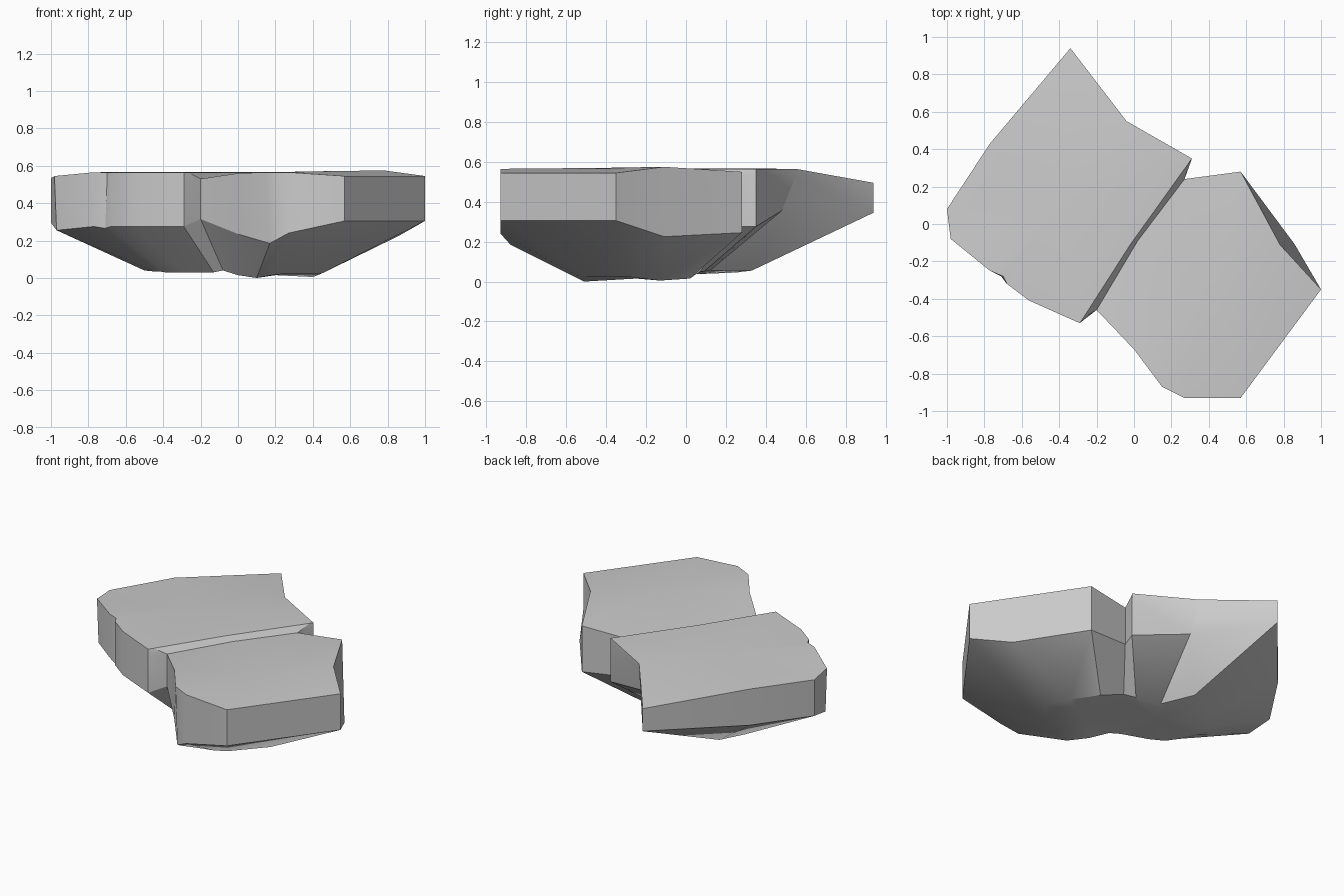
import bpy, bmesh
from math import radians

if "Cube" in bpy.data.objects:
    bpy.data.objects.remove(bpy.data.objects["Cube"])

bm = bmesh.new()


def slab(rings, top_mid, base_mid, open_cols):
    """Loft stacked rings (top to bottom), fan both caps, leave the shared crack open."""
    loops = [[bm.verts.new(p) for p in ring] for ring in rings]
    n = len(loops[0])
    for k in range(len(loops) - 1):
        a, b = loops[k], loops[k + 1]
        for i in range(n):
            j = (i + 1) % n
            if (k, i) not in open_cols:
                bm.faces.new((a[i], b[i], b[j], a[j]))
    for loop, mid in ((loops[0], top_mid), (loops[-1], base_mid)):
        c = bm.verts.new(mid)
        for i in range(n):
            bm.faces.new((loop[i], loop[(i + 1) % n], c))


# crack line shared by both slabs: upper edge, middle, underside (front to back)
crack = [
    [(-.2, -.46, .535), (.02, -.09, .535), (.27, .24, .535)],
    [(-.2, -.46, .32), (.02, -.09, .3), (.27, .24, .28)],
    [(-.08, -.33, .045), (.02, -.08, .05), (.14, .07, .055)],
]

# left slab: outer outline after the crack, counter-clockwise from the back
l_top = [(.31, .35, .57), (-.04, .55, .57), (-.34, .94, .5), (-.77, .43, .55),
         (-1, .08, .54), (-.98, -.08, .55), (-.77, -.25, .57), (-.70, -.28, .57),
         (-.68, -.32, .57), (-.56, -.41, .57), (-.29, -.53, .57)]
l_wall = [(.31, .35, .28), (-.04, .48, .36), (-.34, .94, .35), (-.77, .43, .31),
          (-1, .08, .3), (-.97, -.08, .26), (-.77, -.25, .28), (-.71, -.28, .27),
          (-.68, -.32, .28), (-.56, -.41, .28), (-.29, -.53, .28)]
l_base = [(.06, .09, .055), (-.11, .12, .06), (-.2, .33, .06), (-.42, .25, .05),
          (-.5, .1, .05), (-.5, 0, .045), (-.45, -.1, .04), (-.42, -.14, .04),
          (-.39, -.17, .035), (-.3, -.22, .035), (-.13, -.28, .035)]
l_lip = [(x, y, z - .035) for x, y, z in l_top]
l_edge = [(-.27, -.50, .57), (-.02, -.11, .57), (.295, .33, .57)]
slab([l_edge + l_top, crack[0] + l_lip, crack[1] + l_wall, crack[2] + l_base],
     (-.38, .1, .572), (-.2, 0, .04),
     {(k, i) for k in (1, 2) for i in (0, 1)})

# right slab: outer outline after the crack, clockwise from the back
r_top = [(.57, .28, .555), (.78, -.11, .58), (1, -.35, .55), (.57, -.93, .55),
         (.27, -.93, .57), (.15, -.87, .57), (0, -.67, .565)]
r_wall = [(.57, .28, .25), (.86, -.11, .23), (1, -.35, .31), (.57, -.93, .31),
          (.27, -.93, .245), (.17, -.88, .19), (0, -.67, .24)]
r_base = [(.28, .02, .02), (.4, -.13, .01), (.45, -.3, .03), (.27, -.5, .03),
          (.18, -.52, .02), (.1, -.51, .005), (0, -.42, .02)]
slab([crack[0] + r_top, crack[1] + r_wall, crack[2] + r_base],
     (.42, -.4, .575), (.2, -.25, .02),
     {(k, i) for k in (0, 1) for i in (0, 1)})

# weld the halves along the crack and settle on the ground
bmesh.ops.remove_doubles(bm, verts=bm.verts, dist=.0005)
bmesh.ops.recalc_face_normals(bm, faces=bm.faces)
low = min(v.co.z for v in bm.verts)
for v in bm.verts:
    v.co.z -= low

mesh = bpy.data.meshes.new("cracked_rock")
bm.to_mesh(mesh)
bm.free()
rock = bpy.data.objects.new("cracked_rock", mesh)
bpy.context.collection.objects.link(rock)
bpy.context.view_layer.objects.active = rock
rock.select_set(True)
bpy.ops.object.shade_smooth_by_angle(angle=radians(30))
